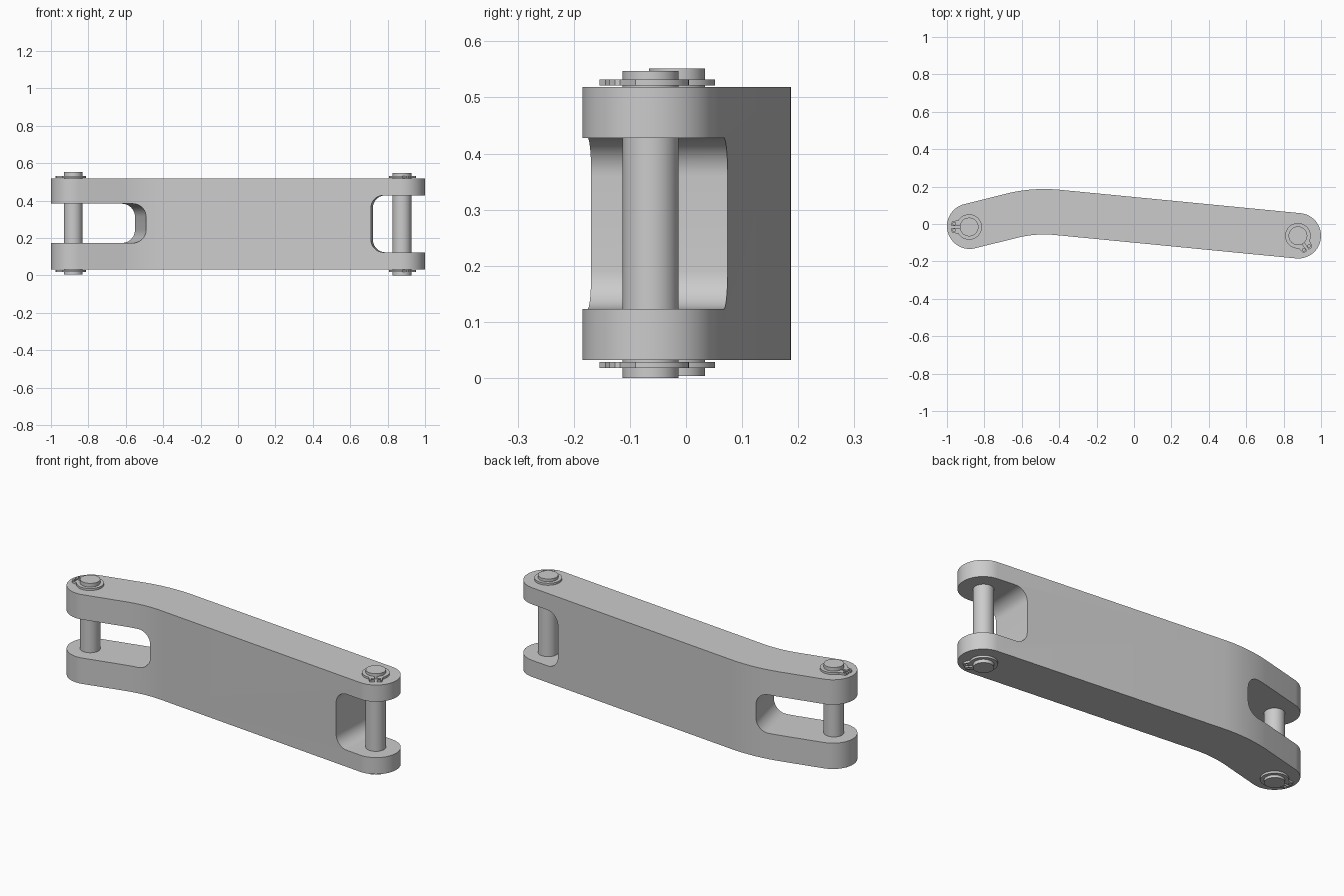
import bpy, bmesh
from math import sin, cos, pi, radians
from mathutils import Matrix

if "Cube" in bpy.data.objects:
    bpy.data.objects.remove(bpy.data.objects["Cube"])

HALF = 0.1215                    # half width of the link
Z0, Z1 = 0.032, 0.519            # bottom and top of the link
BEND = (-0.48, -0.656)           # centre of the bend
BEND_R = 0.7215
A_LEFT, A_RIGHT = 14.0, 5.55     # slope of each arm in degrees
PINS = {"left": (-0.8815, -0.016), "right": (0.8765, -0.063)}


def arc(cx, cy, r, a0, a1, n):
    return [(cx + r * cos(radians(a0 + (a1 - a0) * i / n)),
             cy + r * sin(radians(a0 + (a1 - a0) * i / n))) for i in range(n + 1)]


def prism(name, loops, z0, z1, matrix=Matrix()):
    """Closed 2D loops (inner loops become holes) extruded from z0 to z1."""
    cu = bpy.data.curves.new(name, 'CURVE')
    cu.dimensions, cu.fill_mode, cu.extrude = '2D', 'BOTH', (z1 - z0) / 2
    for pts in loops:
        sp = cu.splines.new('POLY')
        sp.points.add(len(pts) - 1)
        for p, (x, y) in zip(sp.points, pts):
            p.co = (x, y, 0, 1)
        sp.use_cyclic_u = True
    tmp = bpy.data.objects.new(name + "_curve", cu)
    bpy.context.collection.objects.link(tmp)
    dg = bpy.context.evaluated_depsgraph_get()
    me = bpy.data.meshes.new_from_object(tmp.evaluated_get(dg))
    bpy.data.objects.remove(tmp)
    bm = bmesh.new()
    bm.from_mesh(me)
    bmesh.ops.remove_doubles(bm, verts=bm.verts, dist=1e-5)
    bmesh.ops.transform(bm, verts=bm.verts,
                        matrix=matrix @ Matrix.Translation((0, 0, (z0 + z1) / 2)))
    bmesh.ops.recalc_face_normals(bm, faces=bm.faces)
    bm.to_mesh(me)
    bm.free()
    ob = bpy.data.objects.new(name, me)
    bpy.context.collection.objects.link(ob)
    return ob


def activate(ob):
    bpy.ops.object.select_all(action='DESELECT')
    ob.select_set(True)
    bpy.context.view_layer.objects.active = ob


def smooth(ob):
    activate(ob)
    bpy.ops.object.shade_smooth_by_angle(angle=radians(30))


# Link body: constant-width bent bar with round ends
def arm_end(angle, x_end):
    a = radians(angle)
    x, y = BEND[0] + BEND_R * cos(a), BEND[1] + BEND_R * sin(a)
    return x_end, y - (x_end - x) * cos(a) / sin(a)


left = arm_end(90 + A_LEFT, -0.8785)
right = arm_end(90 - A_RIGHT, 0.8785)
outline = (arc(*BEND, BEND_R + HALF, 90 + A_LEFT, 90 - A_RIGHT, 16)
           + arc(*right, HALF, 90 - A_RIGHT, -90 - A_RIGHT, 32)
           + arc(*BEND, BEND_R - HALF, 90 - A_RIGHT, 90 + A_LEFT, 16)
           + arc(*left, HALF, -90 + A_LEFT, -270 + A_LEFT, 32))
link = prism("link_body", [outline], Z0, Z1)


# Fork slots: filleted pockets cut through each end
def cut_slot(x, y, turn, z0, z1, r):
    prof = ([(-0.7, z0)] + arc(-r, z0 + r, r, -90, 0, 10)
            + arc(-r, z1 - r, r, 0, 90, 10) + [(-0.7, z1)])
    m = (Matrix.Translation((x, y, 0)) @ Matrix.Rotation(radians(turn), 4, 'Z')
         @ Matrix.Rotation(pi / 2, 4, 'X'))
    cutter = prism("slot_cutter", [prof], -0.5, 0.5, m)
    cutter.hide_render = True
    mod = link.modifiers.new("slot", 'BOOLEAN')
    mod.operation, mod.solver, mod.object = 'DIFFERENCE', 'EXACT', cutter
    activate(link)
    bpy.ops.object.modifier_apply(modifier=mod.name)
    bpy.data.objects.remove(cutter)


cut_slot(-0.520, 0.06, A_LEFT, 0.173, 0.383, 0.07)
cut_slot(0.716, -0.047, 180 - 2.5, 0.123, 0.428, 0.068)
smooth(link)

# Retaining clip outline, ears pointing along +x
ear = [(0.088, -0.031), (0.094, -0.024), (0.094, -0.006)]
clip = (arc(0, 0, 0.068, 32, 328, 40) + ear
        + arc(0, 0, 0.045, -8, -352, 40) + [(x, -y) for x, y in reversed(ear)])
holes = [arc(0.079, s * 0.018, 0.007, 0, 330, 11) for s in (-1, 1)]

# Pins with a retaining clip above and below
for side, ear_turn, zb, zt in (("left", 180, 0.004, 0.552), ("right", -55, 0.0, 0.547)):
    x, y = PINS[side]
    place = Matrix.Translation((x, y, 0))
    smooth(prism(side + "_pin", [arc(0, 0, 0.05, 0, 352.5, 47)], zb, zt, place))
    turn = place @ Matrix.Rotation(radians(ear_turn), 4, 'Z')
    for level, c0 in (("lower", 0.018), ("upper", 0.521)):
        smooth(prism(f"{side}_{level}_clip", [clip] + holes, c0, c0 + 0.011, turn))
